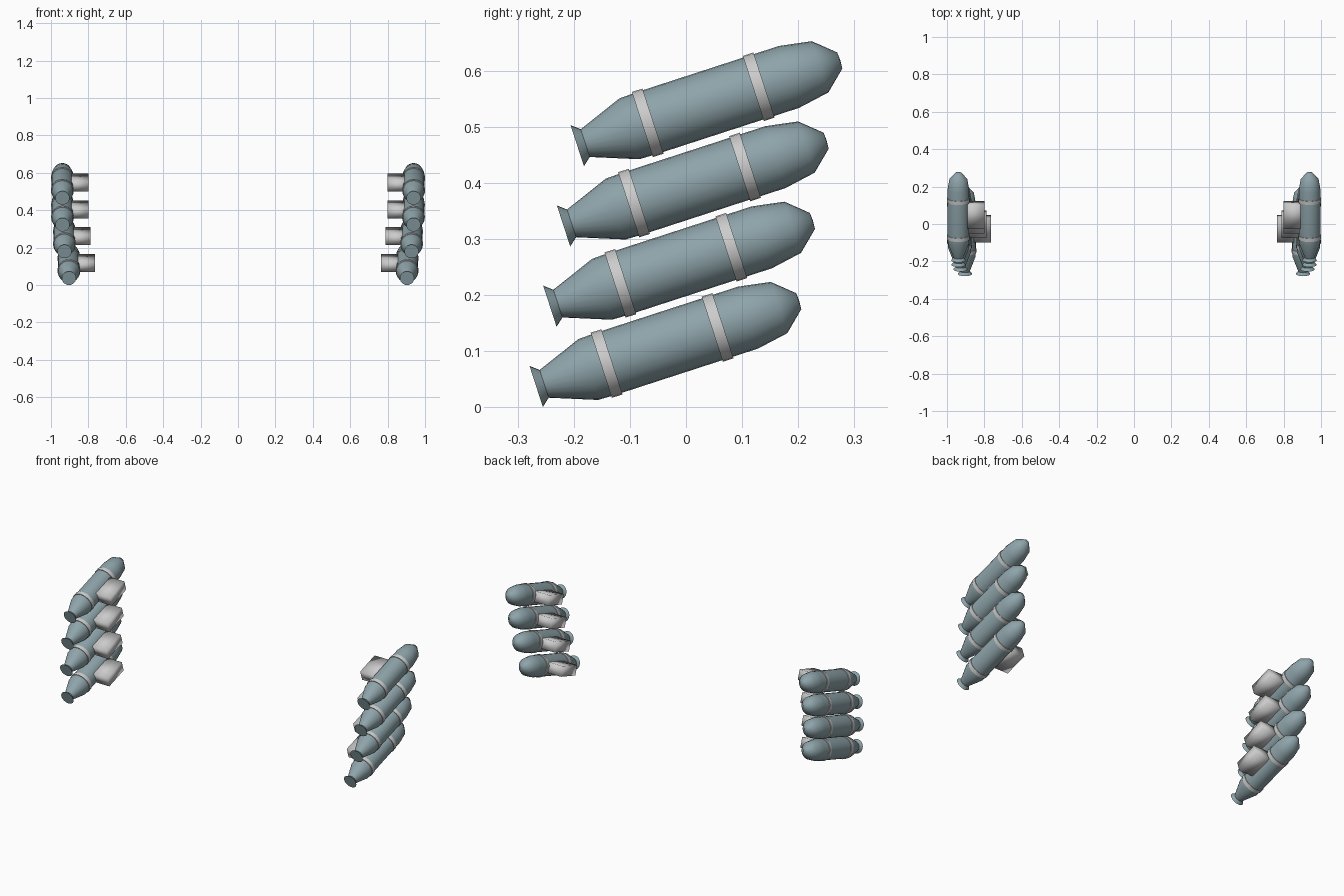
import bpy, bmesh, math
from mathutils import Matrix, Vector

if "Cube" in bpy.data.objects:
    bpy.data.objects.remove(bpy.data.objects["Cube"])

TILT = math.radians(18)
SEGS = 24
# (distance along axis from the tail, radius)
BODY = [(0, 0), (0, .0385), (.015, .026), (.0975, .057), (.13, .058), (.397, .058),
        (.455, .048), (.492, .015), (.493, 0)]
BANDS = {"rear_band": .132, "front_band": .34}

teal = bpy.data.materials.new("teal_paint")
teal.diffuse_color = (.27, .37, .40, 1)
teal.use_nodes = True
teal.node_tree.nodes["Principled BSDF"].inputs["Base Color"].default_value = teal.diffuse_color


def finish(name, bm, matrix, angle=None, mat=None):
    bmesh.ops.recalc_face_normals(bm, faces=bm.faces)
    mesh = bpy.data.meshes.new(name)
    bm.to_mesh(mesh)
    bm.free()
    ob = bpy.data.objects.new(name, mesh)
    bpy.context.collection.objects.link(ob)
    ob.matrix_world = matrix
    if mat:
        mesh.materials.append(mat)
    for p in mesh.polygons:
        p.use_smooth = True
    if angle:
        bpy.ops.object.select_all(action='DESELECT')
        ob.select_set(True)
        bpy.context.view_layer.objects.active = ob
        bpy.ops.object.shade_smooth_by_angle(angle=math.radians(angle))
    return ob


def lathe(name, profile, matrix, angle, mat=None, closed=False):
    """Revolve a profile around the local y axis."""
    bm = bmesh.new()
    vs = [bm.verts.new((r, d, 0)) for d, r in profile]
    n = len(vs)
    edges = [bm.edges.new((vs[i], vs[(i + 1) % n])) for i in range(n if closed else n - 1)]
    bmesh.ops.spin(bm, geom=vs + edges, axis=(0, 1, 0), cent=(0, 0, 0),
                   angle=math.tau, steps=SEGS, use_merge=True)
    bmesh.ops.remove_doubles(bm, verts=bm.verts, dist=1e-5)
    return finish(name, bm, matrix, angle, mat)


# Four stacked tilted canisters on each side
for side, s in (("left", -1), ("right", 1)):
    for i, x in enumerate((.904, .928, .938, .939)):
        m = (Matrix.Translation((s * x, -.267 + .0244 * i, .037 + .143 * i))
             @ Matrix.Rotation(TILT, 4, 'X'))
        tag = f"{side}_{i + 1}"
        lathe("canister_" + tag, BODY, m, 50, teal)
        # Metal straps around the canister
        for name, d in BANDS.items():
            ring = [(d - .01, .055), (d - .01, .061), (d + .01, .061), (d + .01, .055)]
            lathe(f"{name}_{tag}", ring, m, 40, closed=True)
        # Mounting block pointing inward
        bm = bmesh.new()
        bmesh.ops.create_cube(bm, size=1)
        bmesh.ops.scale(bm, vec=Vector((.12, .138, .057)), verts=bm.verts)
        bmesh.ops.translate(bm, vec=Vector((-s * .079, .255, .003)), verts=bm.verts)
        finish("mount_" + tag, bm, m)
